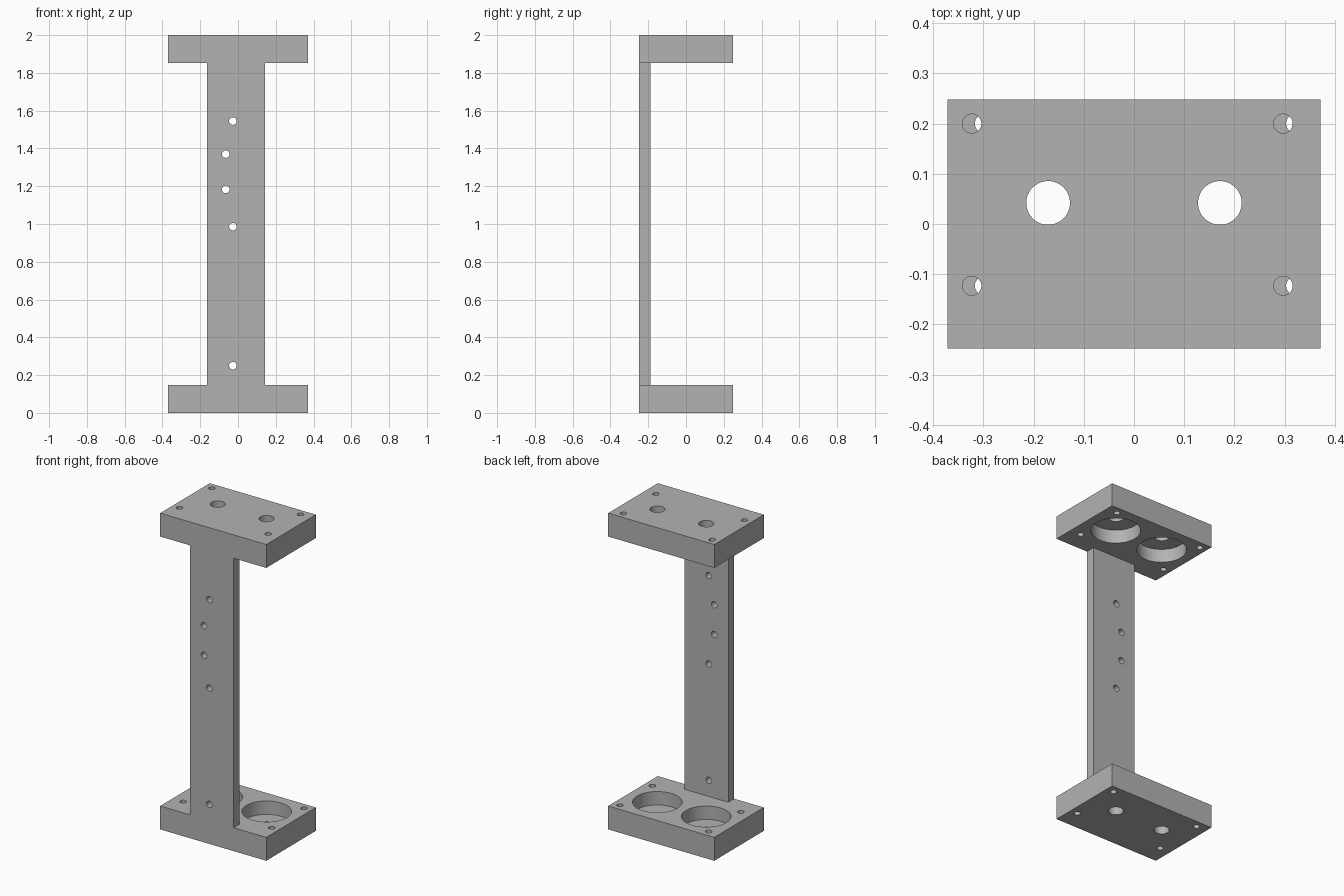
import bpy
import math

cube = bpy.data.objects.get("Cube")
if cube:
    bpy.data.objects.remove(cube, do_unlink=True)

# Overall dimensions
HALF_X, HALF_Y, HEIGHT = 0.371, 0.2475, 2.0
PLATE = 0.148            # end plate thickness
WEB_BACK = -0.189        # rear face of the upright
BORE_DEPTH = 0.085       # depth of the wide recesses

grey = bpy.data.materials.new("plain_grey")
grey.use_nodes = True
colour = (0.45, 0.45, 0.45, 1)
grey.diffuse_color = colour
grey.node_tree.nodes["Principled BSDF"].inputs["Base Color"].default_value = colour


def box(name, low, high):
    centre = [(a + b) / 2 for a, b in zip(low, high)]
    bpy.ops.mesh.primitive_cube_add(size=1, location=centre)
    ob = bpy.context.object
    ob.name = name
    ob.scale = [b - a for a, b in zip(low, high)]
    bpy.ops.object.transform_apply(location=True, rotation=True, scale=True)
    ob.data.materials.append(grey)
    return ob


def combine(target, other, operation):
    mod = target.modifiers.new("shape", 'BOOLEAN')
    mod.operation = operation
    mod.solver = 'EXACT'
    mod.object = other
    bpy.context.view_layer.objects.active = target
    bpy.ops.object.modifier_apply(modifier=mod.name)
    bpy.data.objects.remove(other, do_unlink=True)


def drill(target, centre, radius, depth, along_y=False, sides=32):
    tilt = (math.pi / 2, 0, 0) if along_y else (0, 0, 0)
    bpy.ops.mesh.primitive_cylinder_add(vertices=sides, radius=radius, depth=depth,
                                        location=centre, rotation=tilt)
    cutter = bpy.context.object
    cutter.hide_render = True
    cutter.data.materials.append(grey)
    combine(target, cutter, 'DIFFERENCE')


def end_plate(name, z, inner, shift):
    """Plate with corner screw holes, shaft holes and wide recesses on its inner face."""
    plate = box(name, (-HALF_X, -HALF_Y, z), (HALF_X, HALF_Y, z + PLATE))
    mid = z + PLATE / 2
    for side in (-1, 1):
        for y in (-0.123, 0.2):
            drill(plate, (side * 0.31 + shift, y, mid), 0.019, 0.4)
        drill(plate, (side * 0.171, 0.042, inner), 0.142, 2 * BORE_DEPTH, sides=64)
        drill(plate, (side * 0.171, 0.042, mid), 0.0435, 0.4, sides=48)
    return plate


# End plates, with the corner holes mirrored between them
bracket = end_plate("bracket", 0, PLATE, 0.012)
top_plate = end_plate("top_plate", HEIGHT - PLATE, HEIGHT - PLATE, -0.013)

# Upright flush with the front edges, with its row of screw holes
upright = box("upright", (-0.164, -HALF_Y, PLATE), (0.143, WEB_BACK, HEIGHT - PLATE))
for x, z in ((-0.027, 0.25), (-0.027, 0.986), (-0.065, 1.183),
             (-0.065, 1.37), (-0.027, 1.545)):
    drill(upright, (x, (WEB_BACK - HALF_Y) / 2, z), 0.02, 0.3, along_y=True)

# Fuse into a single solid
combine(bracket, upright, 'UNION')
combine(bracket, top_plate, 'UNION')
bpy.ops.object.select_all(action='DESELECT')
bracket.select_set(True)
bpy.context.view_layer.objects.active = bracket
bpy.ops.object.shade_smooth_by_angle(angle=math.radians(30))
